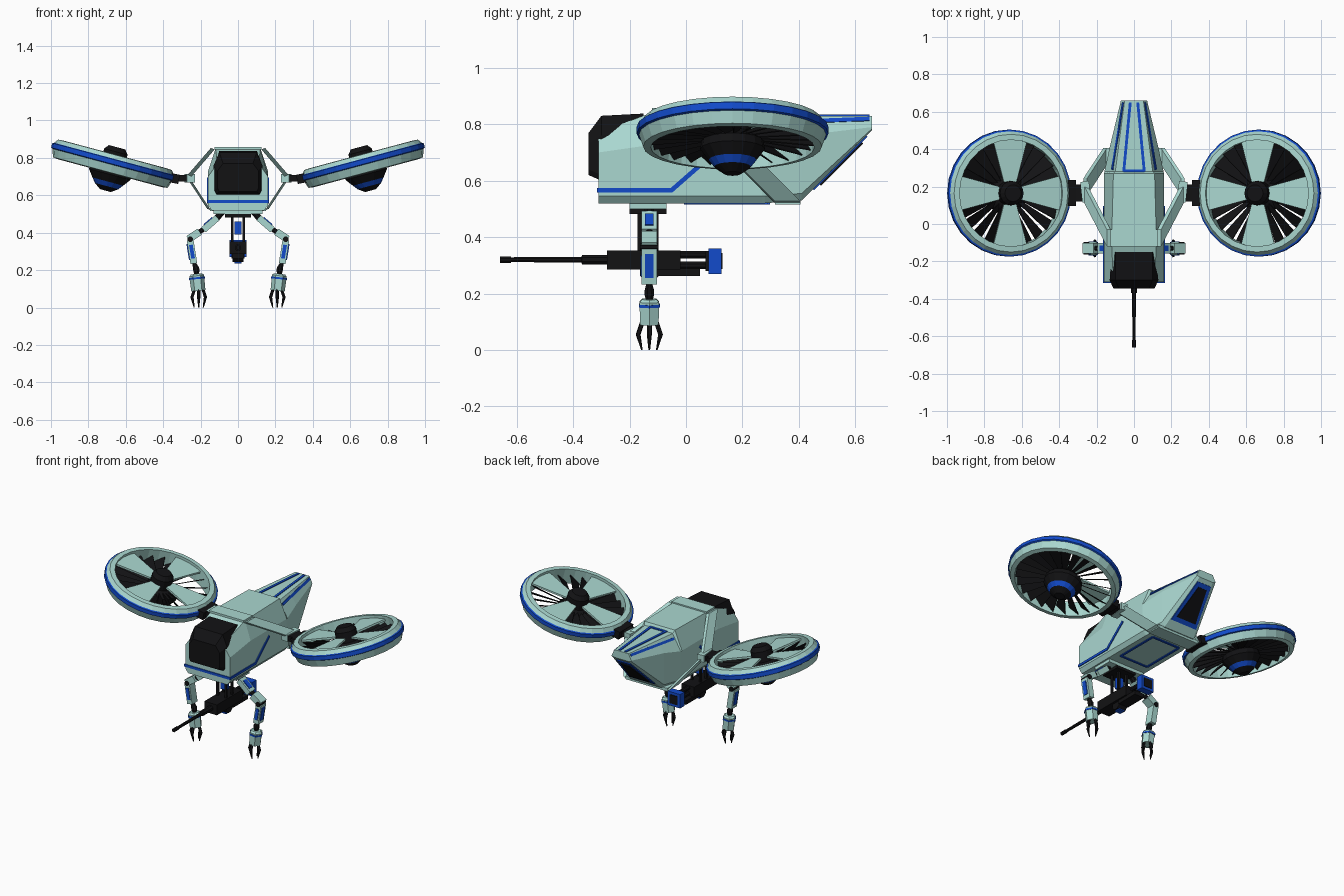
import bpy, bmesh, math
from mathutils import Vector, Matrix

cube = bpy.data.objects.get("Cube")
if cube:
    bpy.data.objects.remove(cube, do_unlink=True)


def material(name, rgb):
    m = bpy.data.materials.new(name)
    m.use_nodes = True
    m.diffuse_color = (*rgb, 1)
    m.node_tree.nodes["Principled BSDF"].inputs["Base Color"].default_value = (*rgb, 1)
    return m


TEAL = material("pale teal", (0.40, 0.68, 0.63))
BLUE = material("bright blue", (0.006, 0.07, 0.6))
BLACK = material("black", (0.006, 0.006, 0.007))


def build(name, verts, faces, mats, index=None):
    me = bpy.data.meshes.new(name)
    me.from_pydata([tuple(v) for v in verts], [], faces)
    for m in mats:
        me.materials.append(m)
    if index:
        for p, i in zip(me.polygons, index):
            p.material_index = i
    bm = bmesh.new()
    bm.from_mesh(me)
    bmesh.ops.recalc_face_normals(bm, faces=bm.faces)
    bm.to_mesh(me)
    bm.free()
    ob = bpy.data.objects.new(name, me)
    bpy.context.collection.objects.link(ob)
    return ob


def loft(name, rings, mat):
    """Skin a row of equal-sized rings and cap both ends."""
    n = len(rings[0])
    faces = [(a * n + i, a * n + (i + 1) % n, (a + 1) * n + (i + 1) % n, (a + 1) * n + i)
             for a in range(len(rings) - 1) for i in range(n)]
    faces += [tuple(range(n)), tuple(range((len(rings) - 1) * n, len(rings) * n))]
    return build(name, [v for r in rings for v in r], faces, [mat])


def plate(name, corners, offset, mat):
    a = [Vector(c) for c in corners]
    return loft(name, [a, [c + Vector(offset) for c in a]], mat)


def box(name, lo, hi, mat):
    (x, y, z), (u, v, w) = lo, hi
    return plate(name, [(x, y, z), (u, y, z), (u, v, z), (x, v, z)], (0, 0, w - z), mat)


def beam(name, p, q, width, thick, mat, up=(0, 0, 1)):
    p, q, up = Vector(p), Vector(q), Vector(up)
    side = (q - p).cross(up).normalized()
    up = side.cross(q - p).normalized()
    ring = [side * (a * width / 2) + up * (b * thick / 2)
            for a, b in ((-1, -1), (1, -1), (1, 1), (-1, 1))]
    return loft(name, [[e + r for r in ring] for e in (p, q)], mat)


def rod(name, points, radii, mat, sides=8):
    pts = [Vector(p) for p in points]
    rot = (pts[-1] - pts[0]).to_track_quat('Z', 'Y')
    ring = [rot @ Vector((math.cos(t), math.sin(t), 0))
            for t in (math.tau * (i + .5) / sides for i in range(sides))]
    return loft(name, [[p + r * k for k in ring] for p, r in zip(pts, radii)], mat)


def lathe(name, profile, blue_steps, base, sides, frame, closed):
    n = len(profile)
    verts = [frame @ Vector((r * math.cos(t), r * math.sin(t), h))
             for t in (math.tau * i / sides for i in range(sides)) for r, h in profile]
    faces, index = [], []
    for i in range(sides):
        a, b = i * n, (i + 1) % sides * n
        for k in range(n if closed else n - 1):
            j = (k + 1) % n
            faces.append((a + k, a + j, b + j, b + k))
            index.append(int(k in blue_steps))
    if not closed:
        faces += [tuple(i * n + k for i in range(sides)) for k in (0, n - 1)]
        index += [0, 0]
    return build(name, verts, faces, [base, BLUE], index)


def section(y, b, w, t, z0, z1, z2, z3):
    half = [(b, z0), (w, z1), (w, z2), (t, z3)]
    return [(x, y, z) for x, z in half] + [(-x, y, z) for x, z in reversed(half)]


# Fuselage with tapering tail
loft("fuselage", [section(*s) for s in (
    (-.31, .14, .16, .11, .52, .545, .70, .77),
    (-.10, .14, .16, .12, .52, .545, .73, .85),
    (.27, .14, .16, .11, .52, .545, .73, .85),
    (.28, .14, .158, .10, .52, .545, .73, .83),
    (.41, .11, .13, .083, .53, .555, .76, .83),
    (.66, .05, .07, .05, .78, .785, .79, .83))], TEAL)
loft("canopy", [section(*s) for s in (
    (-.345, .10, .11, .08, .62, .64, .73, .77),
    (-.30, .12, .13, .10, .60, .62, .76, .83),
    (-.15, .11, .12, .10, .62, .64, .76, .838))], BLACK)

# Blue trim on nose, belly and tail
box("nose_stripe", (-.162, -.315, .558), (.162, -.309, .574), BLUE)
for y in (.0, .29):
    beam("belly_stripe", (-.10, y, .519), (.10, y, .519), .014, .008, BLUE)
beam("tail_end_stripe", (-.055, .285, .831), (.055, .285, .831), .015, .008, BLUE)
rear = Vector((0, .004, -.004))
for name, y0, y1, w0, w1, k, mat in (("tail_rear_frame", .45, .64, .095, .05, 1, BLUE),
                                    ("tail_rear_panel", .47, .62, .07, .03, 2, BLACK)):
    plate(name, [(-w0, y0, y0 + .12), (w0, y0, y0 + .12),
                 (w1, y1, y1 + .12), (-w1, y1, y1 + .12)], rear * k, mat)

# Cross bands joining the wing frames
box("top_band", (-.125, -.12, .845), (.125, -.03, .858), TEAL)
box("bottom_band", (-.15, .315, .515), (.15, .405, .535), TEAL)

# Parts that repeat on both sides
for s, tag in ((1, "left_"), (-1, "right_")):
    def P(x, y, z):
        return (s * x, y, z)

    beam(tag + "side_stripe", P(.161, -.315, .566), P(.161, -.05, .566), .016, .008, BLUE, (s, 0, 0))
    beam(tag + "rising_stripe", P(.161, -.055, .563), P(.161, .09, .69), .016, .008, BLUE, (s, 0, 0))
    beam(tag + "belly_edge_stripe", P(.10, 0, .519), P(.10, .29, .519), .014, .008, BLUE)
    beam(tag + "tail_inner_stripe", P(.055, .28, .831), P(.02, .65, .831), .015, .008, BLUE)
    beam(tag + "tail_outer_stripe", P(.116, .29, .804), P(.057, .65, .818), .016, .008, BLUE,
         (s * .85, 0, .5))

    # Wing frame and boom
    for name, a, b in (("upper_strut", (.25, .165, .70), (.125, -.075, .845)),
                       ("lower_strut", (.25, .20, .68), (.145, .36, .52))):
        plate(tag + name, [P(e[0], e[1] + d, e[2])
                           for e, d in ((a, -.045), (a, .045), (b, .045), (b, -.045))],
              P(.02, 0, .008), TEAL)
    beam(tag + "boom_root", P(.235, .175, .692), P(.28, .17, .692), .11, .045, TEAL)
    beam(tag + "boom", P(.27, .165, .69), P(.33, .165, .69), .09, .035, BLACK)
    beam(tag + "boom_socket", P(.315, .165, .685), P(.39, .165, .70), .14, .05, BLACK)

    # Ducted rotor
    frame = Matrix.Translation(P(.67, .165, .77)) @ Matrix.Rotation(-s * math.radians(15), 4, 'Y')
    lathe(tag + "rotor_ring", [(.285, .05), (.315, .048), (.331, .026), (.34, .022), (.34, -.003),
                               (.332, -.007), (.317, -.05), (.29, -.054)], (2, 3, 4), TEAL, 28, frame, True)
    lathe(tag + "rotor_hub", [(.045, .09), (.065, .065), (.065, 0), (.11, -.03), (.115, -.06),
                              (.085, -.10), (.065, -.125), (.03, -.15)], (5,), BLACK, 16, frame, False)
    for k in range(4):
        turn = frame @ Matrix.Rotation(k * math.pi / 2, 4, 'Z')
        vane = [turn @ Vector(c) for c in ((.06, -.035, .02), (.285, -.095, .02),
                                           (.285, .095, .02), (.06, .035, .02))]
        plate(tag + "rotor_vane", vane, frame.to_3x3() @ Vector((0, 0, .012)), TEAL)
    verts, faces = [], []
    count = 24
    for k in range(count):
        turn = frame @ Matrix.Rotation(math.tau * (k + .5) / count, 4, 'Z')
        for r, c in ((.06, .008), (.285, .033)):
            verts += [turn @ Vector((r, e * c, s * e * c * .8 - .018)) for e in (-1, 1)]
        faces.append((4 * k, 4 * k + 1, 4 * k + 3, 4 * k + 2))
    blades = build(tag + "rotor_blades", verts, faces, [BLACK])
    blades.modifiers.new("thickness", 'SOLIDIFY').thickness = .004

    # Jointed arm
    Y = -.13

    def A(x, z, y=Y):
        return (s * x, y, z)

    rod(tag + "shoulder", [A(.085, .51), A(.12, .47)], [.018] * 2, BLACK)
    beam(tag + "upper_arm", A(.11, .48), A(.185, .415), .055, .035, TEAL)
    beam(tag + "upper_arm_panel", A(.137, .481), A(.182, .442), .03, .008, BLUE, (s * .65, 0, .75))
    rod(tag + "upper_joint", [A(.175, .425), A(.22, .395)], [.014] * 2, BLACK)
    beam(tag + "elbow", A(.205, .405), A(.265, .365), .055, .04, TEAL)
    rod(tag + "elbow_pin", [A(.255, .365, Y - .033), A(.255, .365, Y + .033)], [.016] * 2, BLACK)
    beam(tag + "forearm", A(.256, .36), A(.236, .235), .055, .036, TEAL, (s, 0, 0))
    beam(tag + "forearm_panel", A(.272, .34), A(.258, .255), .03, .008, BLUE, (s, 0, 0))
    beam(tag + "forearm_front_panel", A(.252, .335, Y - .028), A(.24, .262, Y - .028), .02, .008, BLUE, (0, -1, 0))
    rod(tag + "wrist", [A(.235, .24), A(.224, .21), A(.222, .195), A(.22, .17)],
        [.010, .018, .018, .010], BLACK)
    rod(tag + "hand", [A(.222, .18), A(.221, .17), A(.212, .09)], [.03, .04, .038], TEAL, 6)
    rod(tag + "hand_band", [A(.2205, .162), A(.2195, .152)], [.043] * 2, BLUE, 6)
    for dx, dy in ((1, 0), (-1, 0), (0, 1), (0, -1)):
        rod(tag + "finger", [A(.21 + dx * d, z, Y + dy * d * 1.1)
                             for d, z in ((.022, .10), (.036, .055), (.024, 0))],
            [.009, .009, .003], BLACK, 5)

# Gun mount under the nose
box("mount_base", (-.13, -.20, .50), (.13, -.07, .525), TEAL)
box("mount_plate", (-.07, -.20, .482), (.07, -.07, .50), BLACK)
for x in (-.03, .03):
    for y in (-.165, -.105):
        beam("mount_post", (x, y, .485), (x, y, .34), .014, .014, BLACK, (0, 1, 0))
box("mount_core", (-.02, -.15, .39), (.02, -.12, .46), BLUE)

# Gun
box("gun_body", (-.045, -.28, .285), (.045, -.02, .352), BLACK)
rod("gun_barrel", [(0, -.66, .32), (0, -.37, .32), (0, -.369, .32), (0, -.27, .32)],
    [.009, .011, .018, .018], BLACK)
rod("gun_muzzle", [(0, -.66, .32), (0, -.62, .32)], [.012] * 2, BLACK)
for z in (.30, .338):
    rod("gun_rear_rod", [(0, -.03, z), (0, .085, z)], [.014] * 2, BLACK)
box("gun_feed", (-.035, -.10, .262), (.035, .05, .288), BLACK)
rod("gun_drum", [(-.03, -.13, .275), (.03, -.13, .275)], [.035] * 2, BLACK)
box("gun_drum_cap", (-.02, -.15, .236), (.02, -.11, .243), BLUE)
box("gun_stock", (-.045, .08, .27), (.045, .125, .36), BLUE)
box("gun_stock_panel", (-.028, .124, .287), (.028, .129, .343), BLACK)
box("gun_stock_collar", (-.035, .07, .28), (.035, .082, .35), BLACK)
